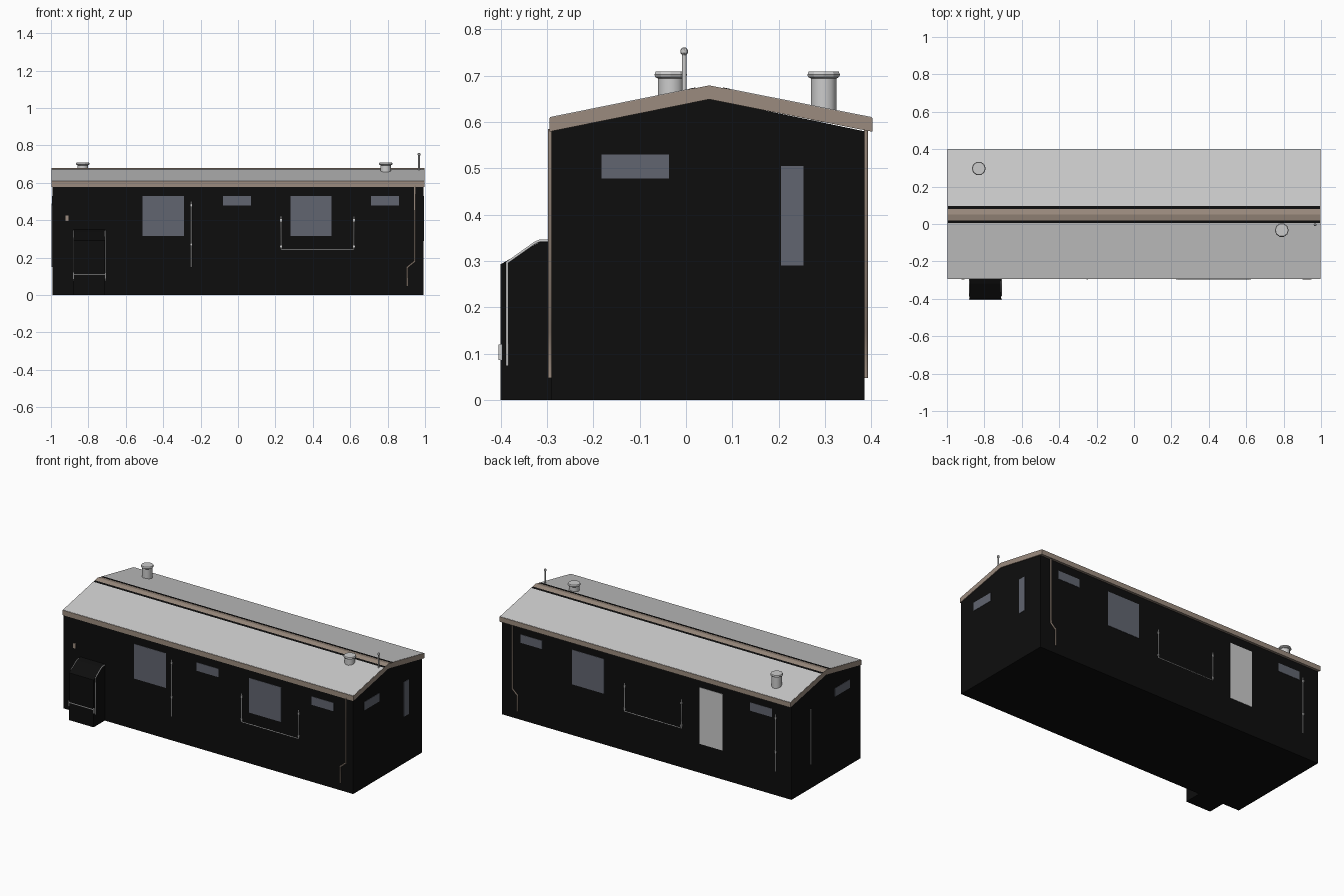
import bpy, bmesh, math
from mathutils import Vector

if "Cube" in bpy.data.objects:
    bpy.data.objects.remove(bpy.data.objects["Cube"])


def material(name, rgb):
    m = bpy.data.materials.new(name)
    m.diffuse_color = (*rgb, 1)
    m.use_nodes = True
    m.node_tree.nodes["Principled BSDF"].inputs["Base Color"].default_value = m.diffuse_color
    return m


BLACK = material("black_cladding", (0.004, 0.004, 0.004))
TAN = material("tan_trim", (0.33, 0.26, 0.21))
GLASS = material("window_glass", (0.12, 0.13, 0.16))


def finish(name, bm, mat=None):
    bmesh.ops.recalc_face_normals(bm, faces=bm.faces)
    me = bpy.data.meshes.new(name)
    bm.to_mesh(me)
    bm.free()
    ob = bpy.data.objects.new(name, me)
    bpy.context.collection.objects.link(ob)
    if mat:
        me.materials.append(mat)
    return ob


def prism(name, profile, x0, x1, mat=None):
    """Extrude a (y, z) outline along x."""
    bm = bmesh.new()
    f = bm.faces.new([bm.verts.new((x0, y, z)) for y, z in profile])
    ext = bmesh.ops.extrude_face_region(bm, geom=[f])["geom"]
    moved = [v for v in ext if isinstance(v, bmesh.types.BMVert)]
    bmesh.ops.translate(bm, vec=(x1 - x0, 0, 0), verts=moved)
    return finish(name, bm, mat)


def box(name, x, y, z, mat=None):
    return prism(name, [(y[0], z[0]), (y[1], z[0]), (y[1], z[1]), (y[0], z[1])], x[0], x[1], mat)


def pipe(name, pts, r=0.004, mat=None):
    cu = bpy.data.curves.new(name, "CURVE")
    cu.dimensions = "3D"
    cu.bevel_depth = r
    cu.bevel_resolution = 1
    cu.use_fill_caps = True
    sp = cu.splines.new("POLY")
    sp.points.add(len(pts) - 1)
    for p, co in zip(sp.points, pts):
        p.co = (*co, 1)
    ob = bpy.data.objects.new(name, cu)
    bpy.context.collection.objects.link(ob)
    if mat:
        cu.materials.append(mat)
    return ob


def lathe(name, profile, loc, steps=10):
    """Spin an (r, z) outline about a vertical axis."""
    bm = bmesh.new()
    vs = [bm.verts.new((r, 0, z)) for r, z in profile]
    es = [bm.edges.new(p) for p in zip(vs, vs[1:])]
    bmesh.ops.spin(bm, geom=vs + es, cent=(0, 0, 0), axis=(0, 0, 1), angle=math.tau, steps=steps)
    bmesh.ops.remove_doubles(bm, verts=bm.verts, dist=1e-5)
    bmesh.ops.translate(bm, vec=Vector((*loc, 0)), verts=bm.verts)
    ob = finish(name, bm)
    for p in ob.data.polygons:
        p.use_smooth = abs(p.normal.z) < 0.3
    return ob


X, F, B, RIDGE = 0.993, -0.29, 0.385, 0.05

# Body and chevron roof slab
prism("body", [(F, 0), (B, 0), (B, 0.58), (RIDGE, 0.65), (F, 0.58)], -X, X, BLACK)
EF, EB = -0.295, 0.402
prism("roof_slab", [(EF, 0.579), (RIDGE, 0.649), (EB, 0.579),
                    (EB, 0.609), (RIDGE, 0.679), (EF, 0.609)], -0.997, 0.997, TAN)


# Grey roof sheets and the dark gaps either side of the ridge cap
def roof_strip(name, d0, d1, mat=None):
    for s, half, side in ((-1, RIDGE - EF, "front"), (1, EB - RIDGE, "back")):
        a, b = min(d0, half - 0.002), min(d1, half - 0.002)
        za, zb = 0.679 - 0.07 * a / half, 0.679 - 0.07 * b / half
        prism(f"{name}_{side}", [(RIDGE + s * a, za - 0.004), (RIDGE + s * b, zb - 0.004),
                                 (RIDGE + s * b, zb + 0.0015), (RIDGE + s * a, za + 0.0015)],
              -0.995, 0.995, mat)


roof_strip("roof_sheet", 0.045, 1)
roof_strip("roof_gap", 0.03, 0.045, BLACK)

# Windows and door on the long walls
T = 0.002
front_y, back_y = (F - T, F + 0.004), (B - 0.004, B + T)
BIG, SMALL = (0.315, 0.53), (0.478, 0.53)
for i, (x0, x1, z) in enumerate([(-0.51, -0.29, BIG), (-0.08, 0.07, SMALL),
                                 (0.28, 0.50, BIG), (0.71, 0.86, SMALL)]):
    box(f"front_window_{i}", (x0, x1), front_y, z, GLASS)
for i, (x0, x1, z) in enumerate([(-0.86, -0.71, SMALL), (0.29, 0.51, BIG), (0.715, 0.865, SMALL)]):
    box(f"back_window_{i}", (x0, x1), back_y, z, GLASS)
box("back_door", (-0.52, -0.365), back_y, (0.18, 0.53))

# Windows on the end walls
box("right_window_wide", (X - 0.004, X + T), (-0.182, -0.037), SMALL, GLASS)
box("right_window_tall", (X - 0.004, X + T), (0.205, 0.253), (0.29, 0.505), GLASS)
box("left_window", (-X - T, -X + 0.004), (-0.185, -0.038), SMALL, GLASS)

# Wall conduits, with small clips, and tan downpipes
for side, y, x_v, u0, u1, dx, kick in (("front", F - 0.003, -0.25, 0.23, 0.62, 0.945, 0.905),
                                       ("back", B + 0.003, -0.885, -0.24, 0.15, 0.92, 0.885)):
    pipe(f"{side}_conduit", [(x_v, y, 0.15), (x_v, y, 0.50)], 0.003)
    pipe(f"{side}_u_conduit", [(u0, y, 0.42), (u0, y, 0.245), (u1, y, 0.245), (u1, y, 0.42)], 0.003)
    clips = [(x_v, 0.27), (x_v, 0.48), (u0, 0.26), (u0, 0.40), (u1, 0.26), (u1, 0.40)]
    for i, (cx, cz) in enumerate(clips):
        box(f"{side}_clip_{i}", (cx - 0.005, cx + 0.005), (y - 0.004, y + 0.004), (cz - 0.006, cz + 0.006))
    pipe(f"{side}_downpipe", [(dx, y, 0.585), (dx, y, 0.18), (kick, y, 0.148), (kick, y, 0.048)],
         0.005, TAN)
pipe("left_conduit", [(-X - 0.002, 0.196, 0.15), (-X - 0.002, 0.196, 0.49)], 0.003)

# Small wall box on the front
box("wall_box", (-0.923, -0.907), (F - 0.006, F), (0.395, 0.425), TAN)

# Equipment cabinet with side pipes and a low handle bar
C0, C1 = -0.88, -0.71
prism("cabinet", [(-0.40, 0), (F + 0.01, 0), (F + 0.01, 0.352), (-0.29, 0.350),
                  (-0.318, 0.340), (-0.40, 0.293)], C0, C1, BLACK)
for name, x in (("left", C0), ("right", C1)):
    pipe(f"cabinet_pipe_{name}", [(x, -0.386, 0.075), (x, -0.386, 0.297), (x, -0.325, 0.340),
                                  (x, -0.315, 0.344), (x, F, 0.344)], 0.003)
    box(f"cabinet_bar_end_{name}", (x - 0.002, x + 0.003), (-0.405, -0.397), (0.087, 0.12))
pipe("cabinet_bar", [(C0, -0.402, 0.11), (C1, -0.402, 0.11)], 0.003)

# Roof vents
for name, loc in (("right", (0.79, -0.033)), ("left", (-0.83, 0.297))):
    lathe(f"roof_vent_{name}", [(0, 0.60), (0.029, 0.60), (0.029, 0.694), (0.035, 0.697),
                                (0.037, 0.702), (0.034, 0.709), (0, 0.709)], loc)

# Antenna mast with a round tip
lathe("antenna", [(0, 0.64), (0.005, 0.64), (0.005, 0.745), (0.008, 0.749), (0.008, 0.755),
                  (0.005, 0.76), (0, 0.761)], (0.968, -0.004), 8)
